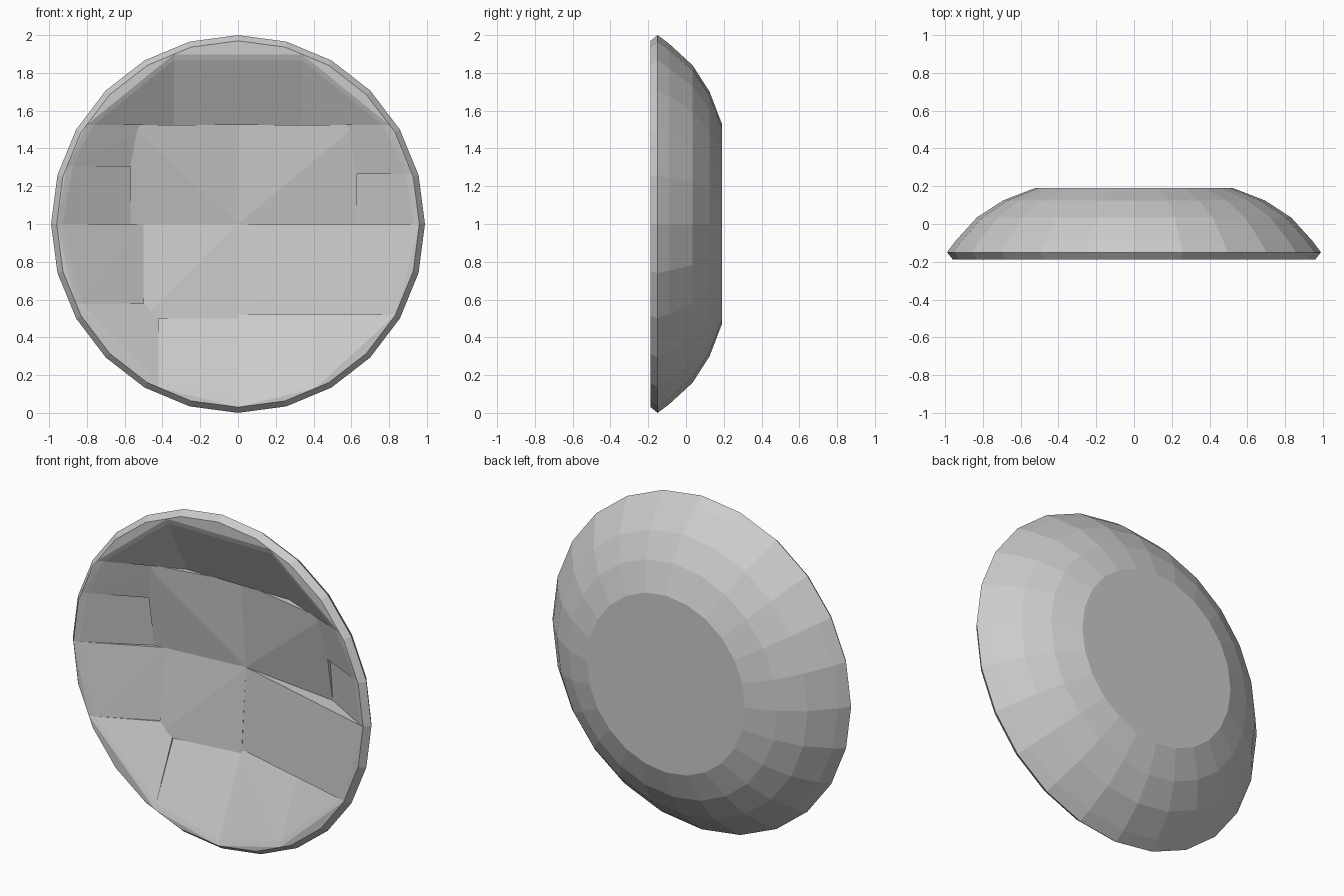
import bpy, bmesh, math
from mathutils import Vector

if "Cube" in bpy.data.objects:
    bpy.data.objects.remove(bpy.data.objects["Cube"])

SEG = 24
# Dish profile (radius, y): back face, outer wall, rim, inner wall, floor
PROFILE = [(0.0, 0.19), (0.53, 0.19), (0.70, 0.125), (0.84, 0.035),
           (0.955, -0.09), (1.0, -0.15), (0.97, -0.187), (0.94, -0.175),
           (0.90, -0.14), (0.75, -0.05), (0.58, 0.02), (0.35, 0.06), (0.0, 0.075)]


def dish_shell():
    """Spin the profile into a closed shell facing -y."""
    bm = bmesh.new()
    rings = []
    for r, y in PROFILE:
        if r == 0:
            rings.append([bm.verts.new((0, y, 1))] * SEG)
        else:
            rings.append([bm.verts.new((0.99 * r * math.sin(2 * math.pi * i / SEG), y,
                                        1 + r * math.cos(2 * math.pi * i / SEG)))
                          for i in range(SEG)])
    for a, b in zip(rings, rings[1:]):
        for i in range(SEG):
            j = (i + 1) % SEG
            loop = list(dict.fromkeys((a[i], a[j], b[j], b[i])))
            bm.faces.new(loop)
    return bm


def dish_piece(name, x0, x1, z0, z1):
    """Cut one cell out of the shell and wrap it in a flat-faced convex hull."""
    bm = dish_shell()
    for co, no in (((x0, 0, 0), (-1, 0, 0)), ((x1, 0, 0), (1, 0, 0)),
                   ((0, 0, z0), (0, 0, -1)), ((0, 0, z1), (0, 0, 1))):
        bmesh.ops.bisect_plane(bm, geom=bm.verts[:] + bm.edges[:] + bm.faces[:],
                               plane_co=co, plane_no=no, clear_outer=True)
    points = [v.co.copy() for v in bm.verts]
    bm.free()
    hull = bmesh.new()
    for p in points:
        hull.verts.new(p)
    bmesh.ops.remove_doubles(hull, verts=hull.verts[:], dist=0.001)
    bmesh.ops.convex_hull(hull, input=hull.verts[:])
    bmesh.ops.delete(hull, geom=[v for v in hull.verts if not v.link_faces], context='VERTS')
    bmesh.ops.recalc_face_normals(hull, faces=hull.faces[:])
    mesh = bpy.data.meshes.new(name)
    hull.to_mesh(mesh)
    hull.free()
    bpy.context.collection.objects.link(bpy.data.objects.new(name, mesh))


# Top wall
dish_piece("top_wall_middle", -0.34, 0.34, 1.525, 2.1)
dish_piece("top_wall_left", -1.1, -0.34, 1.525, 2.1)
dish_piece("top_wall_right", 0.34, 1.1, 1.525, 2.1)
# Left wall
dish_piece("left_wall_upper", -1.1, -0.45, 1.305, 1.525)
dish_piece("left_wall_middle", -1.1, -0.57, 1.0, 1.305)
dish_piece("left_wall_lower", -1.1, -0.50, 0.58, 1.0)
# Floor panels
dish_piece("floor_left_upper", -0.57, 0.0, 1.0, 1.525)
dish_piece("floor_left_lower", -0.50, 0.0, 0.50, 1.0)
dish_piece("floor_right_upper", 0.0, 0.63, 1.0, 1.525)
dish_piece("floor_right_lower", 0.0, 1.1, 0.52, 1.0)
# Right wall
dish_piece("right_wall_upper", 0.45, 1.1, 1.265, 1.525)
dish_piece("right_wall_middle", 0.63, 1.1, 1.0, 1.265)
# Bottom wall
dish_piece("bottom_wall_far_left", -1.1, -0.42, 0.0, 0.58)
dish_piece("bottom_wall_left", -0.42, 0.0, -0.1, 0.50)
dish_piece("bottom_wall_right", 0.0, 0.41, -0.1, 0.52)
dish_piece("bottom_wall_far_right", 0.41, 1.1, 0.0, 0.52)
